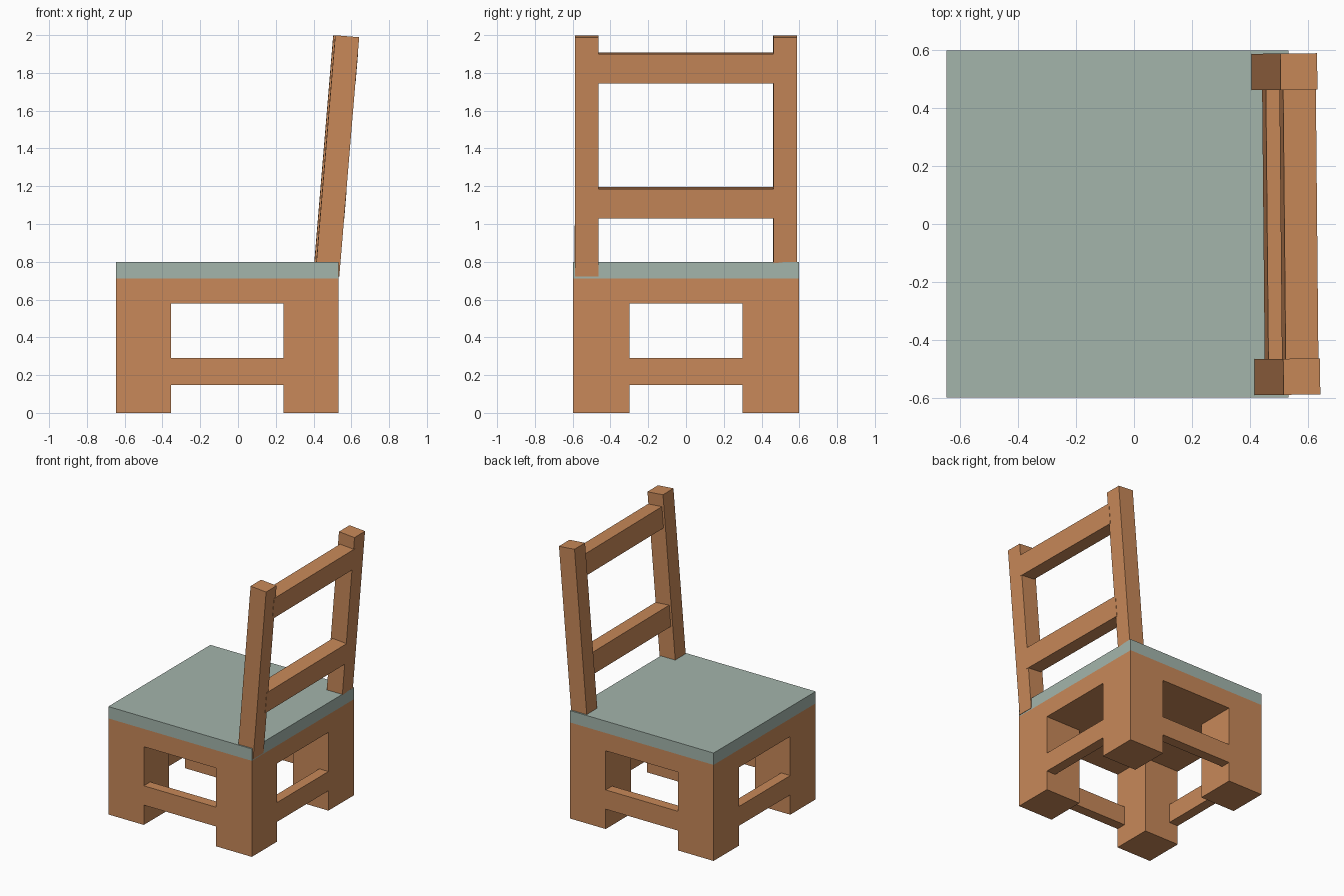
import bpy
from mathutils import Matrix, Vector

if "Cube" in bpy.data.objects:
    bpy.data.objects.remove(bpy.data.objects["Cube"])


def material(name, color):
    m = bpy.data.materials.new(name)
    m.diffuse_color = color
    m.use_nodes = True
    m.node_tree.nodes["Principled BSDF"].inputs["Base Color"].default_value = m.diffuse_color
    return m


WOOD = material("wood", (0.58, 0.25, 0.10, 1))
PAD = material("seat_green", (0.37, 0.46, 0.41, 1))


def box(name, lo, hi, mat=WOOD, frame=Matrix()):
    """Box from its low and high corners, optionally placed in a tilted frame."""
    lo, hi = Vector(lo), Vector(hi)
    bpy.ops.mesh.primitive_cube_add(size=1)
    ob = bpy.context.object
    ob.name = ob.data.name = name
    size = Matrix.Diagonal((*(hi - lo), 1))
    ob.data.transform(Matrix.Translation((lo + hi) / 2) @ size)
    ob.matrix_world = frame
    ob.data.materials.append(mat)
    return ob


X0, X1, Y = -0.645, 0.532, 0.598      # outer limits of the base
XI0, XI1, YI = -0.354, 0.24, 0.3      # inner faces of the legs
APRON, SEAT, TOP = 0.58, 0.712, 0.80
S0, S1, ST = 0.147, 0.29, 0.075       # stretcher heights and thickness

# Four chunky legs
for xn, a, b in (("left", X0, XI0), ("right", XI1, X1)):
    for yn, c, d in (("front", -Y, -YI), ("back", YI, Y)):
        box(f"{yn}_{xn}_leg", (a, c, 0), (b, d, APRON))

# Apron block and seat pad
box("apron", (X0, -Y, APRON), (X1, Y, SEAT))
box("seat", (X0, -Y, SEAT), (X1, Y, TOP), PAD)

# Stretchers flush with the outer faces of the legs
box("front_stretcher", (XI0, -Y, S0), (XI1, -Y + ST, S1))
box("back_stretcher", (XI0, Y - ST, S0), (XI1, Y, S1))
box("left_stretcher", (X0, -YI, S0), (X0 + ST, YI, S1))
box("right_stretcher", (X1 - ST, -YI, S0), (X1, YI, S1))

# Backrest frame, leaning outward and turned very slightly
lean = (Matrix.Translation((0.5305, 0, 0.721))
        @ Matrix.Rotation(0.0095, 4, 'Z') @ Matrix.Rotation(0.083, 4, 'Y'))
for name, a, b in (("front", -0.588, -0.464), ("back", 0.462, 0.587)):
    box(f"{name}_backrest_post", (-0.127, a, 0), (0, b, 1.272), frame=lean)
for name, a, b in (("lower", 0.310, 0.466), ("upper", 1.027, 1.183)):
    box(f"{name}_backrest_rail", (-0.111, -0.485, a), (0.002, 0.475, b), frame=lean)
